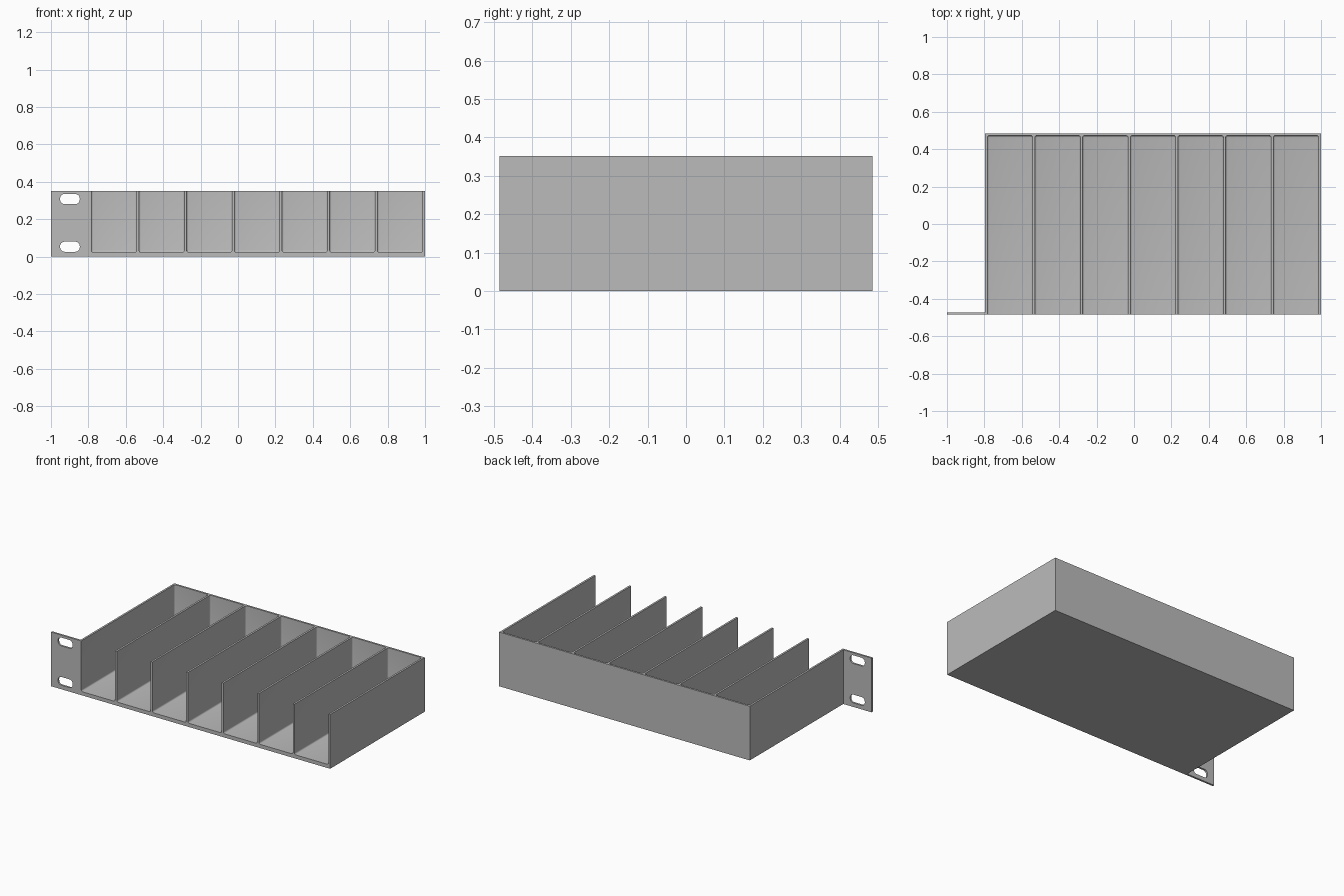
import bpy, bmesh, math

if "Cube" in bpy.data.objects:
    bpy.data.objects.remove(bpy.data.objects["Cube"])

H, Y, WALL, FLOOR = 0.351, 0.485, 0.0125, 0.024
LEFT, RIGHT, BAYS = -0.797, 1.0, 7

grey = bpy.data.materials.new("plain grey")
grey.diffuse_color = (0.5, 0.5, 0.5, 1)
grey.use_nodes = True
grey.node_tree.nodes["Principled BSDF"].inputs["Base Color"].default_value = grey.diffuse_color


def box(name, lo, hi, radius=0, axis=None, segments=4):
    """Box between two corners; rounds all edges, or only those along one axis."""
    bm = bmesh.new()
    bmesh.ops.create_cube(bm, size=1)
    for v in bm.verts:
        v.co = [(a + b) / 2 + c * (b - a) for a, b, c in zip(lo, hi, v.co)]
    if radius:
        edges = [e for e in bm.edges if axis is None
                 or abs((e.verts[0].co - e.verts[1].co).normalized()[axis]) > 0.9]
        bmesh.ops.bevel(bm, geom=edges, offset=radius, segments=segments,
                        profile=0.5, affect='EDGES')
    me = bpy.data.meshes.new(name)
    bm.to_mesh(me)
    bm.free()
    me.materials.append(grey)
    ob = bpy.data.objects.new(name, me)
    bpy.context.collection.objects.link(ob)
    return ob


def cut(target, cutters):
    """Subtract the cutters, apply the result and remove them."""
    for c in cutters:
        m = target.modifiers.new("cut", 'BOOLEAN')
        m.operation, m.solver, m.object = 'DIFFERENCE', 'EXACT', c
        c.hide_render = True
    bpy.ops.object.select_all(action='DESELECT')
    target.select_set(True)
    bpy.context.view_layer.objects.active = target
    for m in list(target.modifiers):
        bpy.ops.object.modifier_apply(modifier=m.name)
    bpy.ops.object.shade_smooth_by_angle(angle=math.radians(30))
    for c in cutters:
        bpy.data.objects.remove(c)


# Tray with seven bays, open at the front and top, with filleted inner corners
tray = box("divided_tray", (LEFT, -Y, 0), (RIGHT, Y, H))
pitch = (RIGHT - LEFT - WALL) / BAYS
bays = []
for i in range(BAYS):
    x = LEFT + WALL + i * pitch
    bays.append(box("bay_cutter", (x, -Y - 0.1, FLOOR),
                    (x + pitch - WALL, Y - WALL, H + 0.1), 0.01))
cut(tray, bays)

# Mounting ear with two rounded slots, flush with the front
ear = box("mounting_ear", (-1, -Y, 0), (LEFT, -Y + WALL, H))
slots = [box("slot_cutter", (-0.951, -Y - 0.1, z - 0.027), (-0.846, -Y + 0.1, z + 0.027),
             0.024, axis=1, segments=6) for z in (0.053, H - 0.043)]
cut(ear, slots)
